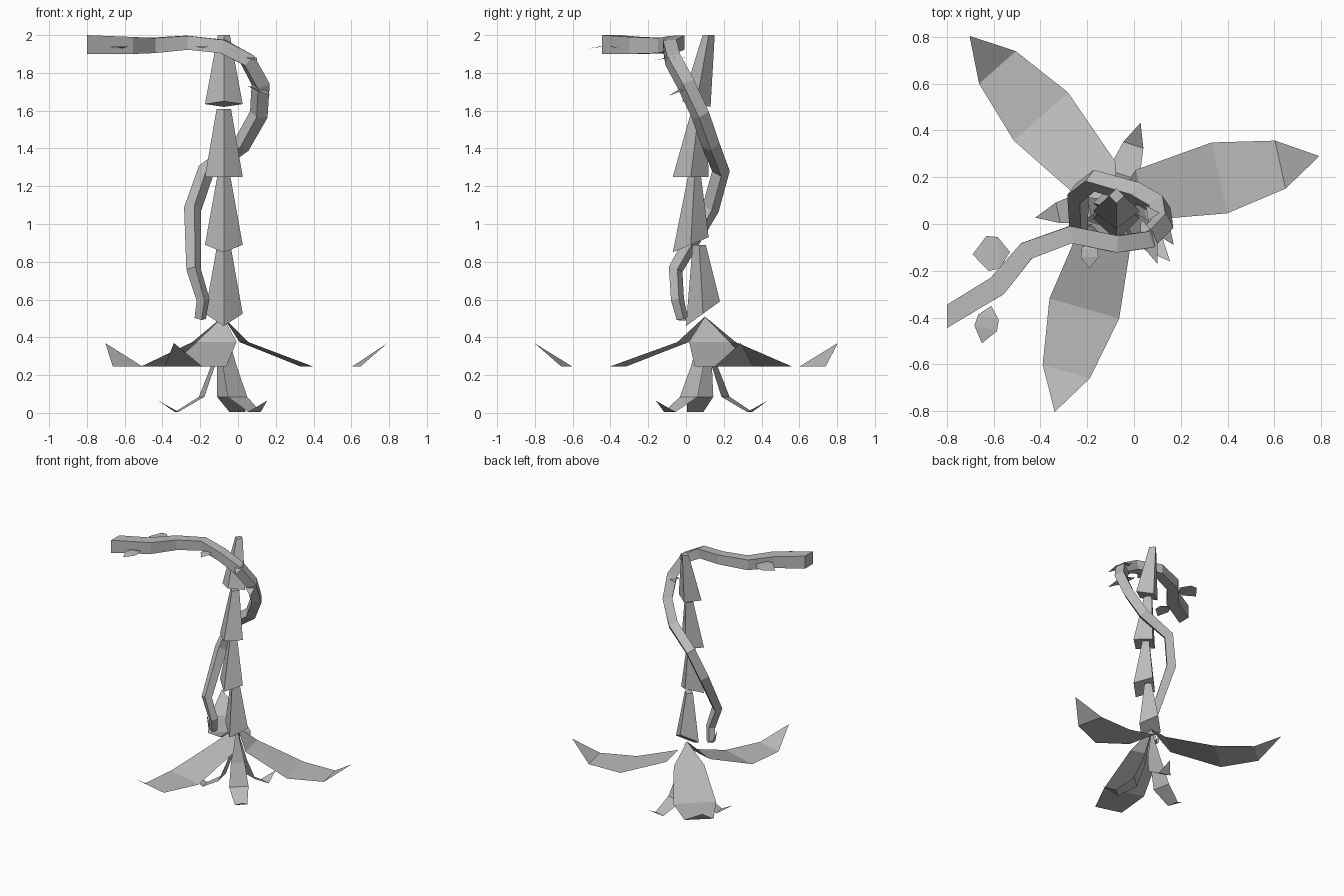
import bpy, bmesh, math
from mathutils import Vector, Matrix

cube = bpy.data.objects.get("Cube")
if cube:
    bpy.data.objects.remove(cube)

grey = bpy.data.materials.new("plain_grey")
grey.use_nodes = True
colour = (0.5, 0.5, 0.5, 1)
grey.diffuse_color = colour
grey.node_tree.nodes["Principled BSDF"].inputs["Base Color"].default_value = colour


def finish(name, bm):
    bmesh.ops.recalc_face_normals(bm, faces=bm.faces)
    mesh = bpy.data.meshes.new(name)
    bm.to_mesh(mesh)
    bm.free()
    mesh.materials.append(grey)
    obj = bpy.data.objects.new(name, mesh)
    bpy.context.collection.objects.link(obj)
    return obj


def loft(name, rings):
    """Skin a stack of equal-length rings and cap both ends."""
    bm = bmesh.new()
    loops = [[bm.verts.new(p) for p in ring] for ring in rings]
    for a, b in zip(loops, loops[1:]):
        n = len(a)
        for i in range(n):
            bm.faces.new((a[i], a[(i + 1) % n], b[(i + 1) % n], b[i]))
    bm.faces.new(loops[0])
    bm.faces.new(loops[-1])
    return finish(name, bm)


def blade(name, stations, matrix):
    """Flat leaf along local x: stations are (distance, half width, height)."""
    bm = bmesh.new()
    rows = []
    for d, w, z in stations:
        sides = (0,) if w == 0 else (-w, w)
        rows.append([bm.verts.new(matrix @ Vector((d, s, z))) for s in sides])
    for a, b in zip(rows, rows[1:]):
        bm.faces.new(a + b[::-1])
    return finish(name, bm)


# Stacked trunk segments: top (y, z, radius), front corner (y, z), back corner (y, z)
TRUNK_X = -0.075
segments = [
    ((0.12, 2.0, 0.032), (-0.02, 1.65), (0.13, 1.62)),
    ((0.07, 1.61, 0.038), (-0.07, 1.25), (0.12, 1.25)),
    ((0.045, 1.25, 0.035), (-0.07, 0.85), (0.12, 0.93)),
    ((0.07, 0.89, 0.035), (0.0, 0.46), (0.18, 0.59)),
]
for k, ((ty, tz, r), (fy, fz), (by, bz)) in enumerate(segments):
    my, mz = (fy + by) / 2, (fz + bz) / 2
    top = [(TRUNK_X, ty - r, tz), (TRUNK_X + r, ty, tz),
           (TRUNK_X, ty + r, tz), (TRUNK_X - r, ty, tz)]
    bottom = [(TRUNK_X, fy, fz), (TRUNK_X + 0.1, my, mz),
              (TRUNK_X, by, bz), (TRUNK_X - 0.1, my, mz)]
    loft(f"trunk_segment_{k + 1}", [top, bottom])

# Large spreading leaves and small roots, alternating around the base
big = [(0, 0, 0.51), (0.12, 0.11, 0.375), (0.48, 0.155, 0.245),
       (0.76, 0.105, 0.245), (0.94, 0, 0.37)]
small = [(0, 0, 0.5), (0.055, 0.05, 0.245), (0.115, 0.07, 0.085),
         (0.25, 0.045, 0.005), (0.35, 0, 0.065)]
base = Matrix.Translation((-0.08, 0.1, 0))
for k, (angle, size) in enumerate([(12.3, 0.95), (131.5, 1), (254, 1)]):
    turn = base @ Matrix.Rotation(math.radians(angle), 4, 'Z')
    blade(f"base_leaf_{k + 1}", big, turn @ Matrix.Diagonal((size, 1, 1, 1)))
    blade(f"root_{k + 1}", small,
          base @ Matrix.Rotation(math.radians(72 + 120 * k), 4, 'Z'))

# Climbing vine: square section swept along a path (x, y, z, half width)
path = [(-0.2, -0.02, 0.5, 0.022), (-0.185, -0.045, 0.6, 0.025),
        (-0.235, -0.055, 0.76, 0.028), (-0.24, 0.13, 1.08, 0.033),
        (-0.17, 0.185, 1.28, 0.033), (0.02, 0.13, 1.42, 0.034),
        (0.11, 0.075, 1.58, 0.035), (0.12, 0.0, 1.74, 0.036),
        (0.05, -0.07, 1.87, 0.036), (-0.08, -0.085, 1.94, 0.036),
        (-0.27, -0.045, 1.96, 0.037), (-0.46, -0.115, 1.945, 0.04),
        (-0.585, -0.265, 1.945, 0.045), (-0.8, -0.395, 1.95, 0.05)]
points = [Vector(p[:3]) for p in path]
rings, up = [], Vector((0, 0, 1))
for i in reversed(range(len(path))):
    ahead = points[min(i + 1, len(path) - 1)]
    tangent = (ahead - points[max(i - 1, 0)]).normalized()
    if i == len(path) - 1:
        tangent = Vector((-1, 0, 0))
    up = (up - tangent * up.dot(tangent)).normalized()
    side = tangent.cross(up)
    w = path[i][3]
    rings.append([points[i] + w * (a * side + b * up)
                  for a, b in ((1, 1), (-1, 1), (-1, -1), (1, -1))])
loft("vine", rings)

# Curled tip at the foot of the vine
blade("vine_tip", [(0, 0.02, 0.49), (0.05, 0.02, 0.5), (0.08, 0, 0.6)],
      Matrix.Translation((-0.18, -0.02, 0)) @ Matrix.Rotation(math.pi, 4, 'Z'))

# Small vine leaves: base point, tip point, half width
leaves = [((-0.53, -0.12, 1.95), (-0.69, -0.13, 1.94), 0.075),
          ((-0.61, -0.35, 1.93), (-0.65, -0.51, 1.93), 0.05),
          ((-0.19, -0.07, 1.93), (-0.19, -0.19, 1.93), 0.038),
          ((0.03, 0.02, 1.88), (0.1, -0.17, 1.865), 0.03),
          ((0.05, 0.08, 1.73), (0.17, -0.09, 1.68), 0.035)]
for k, (start, tip, w) in enumerate(leaves):
    start, tip = Vector(start), Vector(tip)
    along = tip - start
    n = along.length
    turn = Matrix.Translation(start) @ along.to_track_quat('X', 'Z').to_matrix().to_4x4()
    blade(f"vine_leaf_{k + 1}", [(0, 0, 0), (n * 0.3, w * 0.9, 0.01),
                                 (n * 0.6, w, 0.01), (n, 0, 0)], turn)
